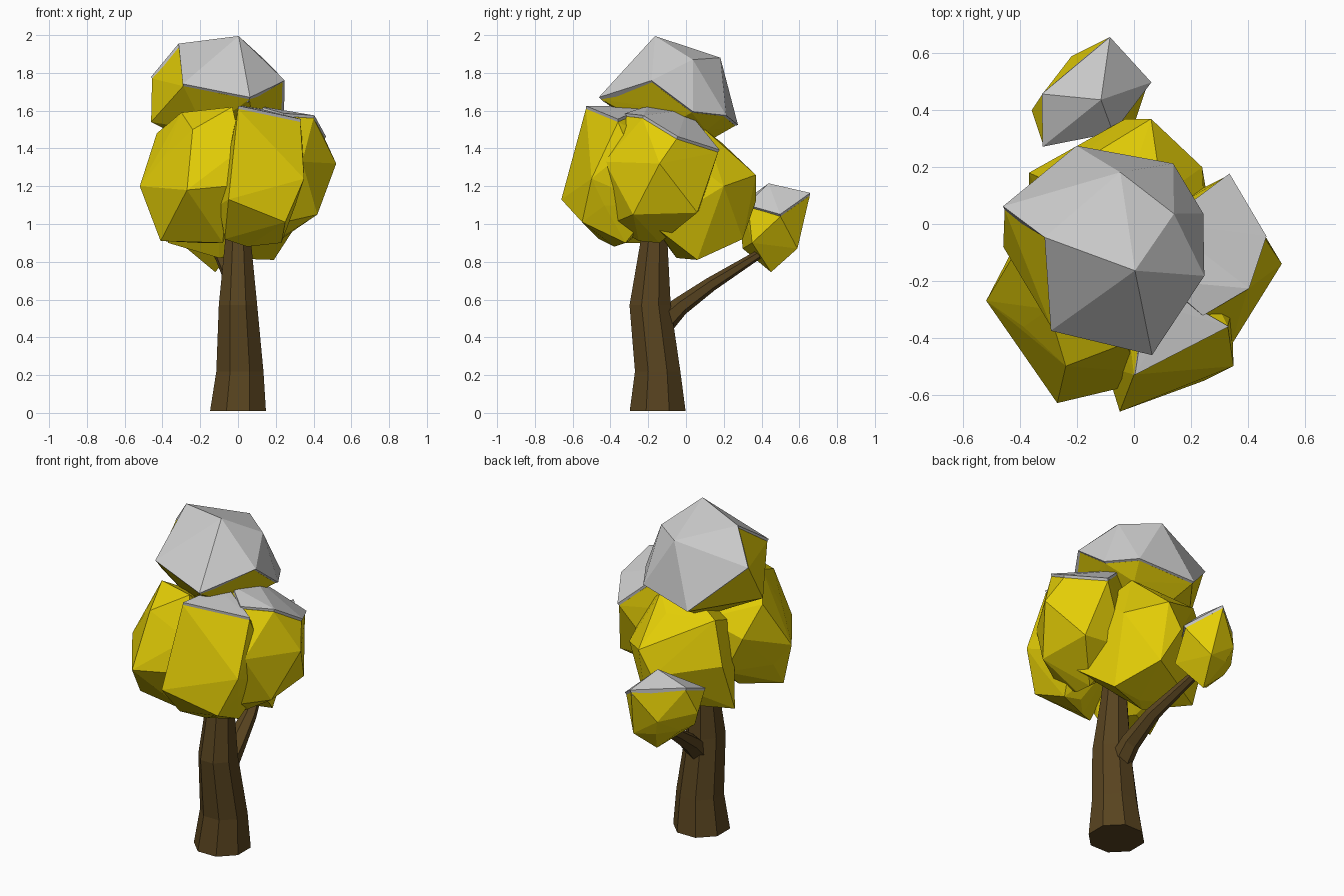
import bpy, bmesh, math
from mathutils import Vector, Matrix

if "Cube" in bpy.data.objects:
    bpy.data.objects.remove(bpy.data.objects["Cube"])


def material(name, rgb):
    m = bpy.data.materials.new(name)
    m.diffuse_color = (*rgb, 1)
    m.use_nodes = True
    m.node_tree.nodes["Principled BSDF"].inputs["Base Color"].default_value = m.diffuse_color
    return m


LEAF = material("yellow_leaves", (0.78, 0.62, 0.002))
BARK = material("bark", (0.098, 0.057, 0.014))


def finish(name, bm, mat=None):
    bmesh.ops.recalc_face_normals(bm, faces=bm.faces[:])
    me = bpy.data.meshes.new(name)
    bm.to_mesh(me)
    bm.free()
    ob = bpy.data.objects.new(name, me)
    bpy.context.collection.objects.link(ob)
    if mat:
        me.materials.append(mat)
    return ob


def tube(name, rings, axis, sides):
    """Loft faceted rings (centre, rx, ry) that face along axis."""
    bm = bmesh.new()
    rot = Vector(axis).to_track_quat('Z', 'Y')
    angles = [2 * math.pi * (i + 0.5) / sides for i in range(sides)]
    loops = [[bm.verts.new(Vector(c) + rot @ Vector((rx * math.cos(a), ry * math.sin(a), 0)))
              for a in angles] for c, rx, ry in rings]
    for lo, hi in zip(loops, loops[1:]):
        for i in range(sides):
            j = (i + 1) % sides
            bm.faces.new((lo[i], lo[j], hi[j], hi[i]))
    bm.faces.new(loops[0])
    bm.faces.new(loops[-1])
    return finish(name, bm, BARK)


def clump(name, centre, radii, corners, snow=None, lean=(0, 0, 1)):
    """Faceted leaf mass: hull of an icosahedron core and its main corners.
    Faces turned towards 'lean' by more than 'snow' get a snow cap."""
    bm = bmesh.new()
    core = Matrix.Translation(centre) @ Matrix.Diagonal((*radii, 1))
    bmesh.ops.create_icosphere(bm, subdivisions=1, radius=1, matrix=core)
    bmesh.ops.delete(bm, geom=bm.edges[:], context='EDGES_FACES')
    for c in corners:
        bm.verts.new(c)
    bmesh.ops.convex_hull(bm, input=bm.verts[:])
    bmesh.ops.delete(bm, geom=[v for v in bm.verts if not v.link_faces], context='VERTS')
    bmesh.ops.recalc_face_normals(bm, faces=bm.faces[:])
    if snow is not None:
        cap = bm.copy()
        cap.normal_update()
        d = Vector(lean).normalized()
        bare = [f for f in cap.faces if f.normal.dot(d) < snow or f.normal.z < 0.12]
        bmesh.ops.delete(cap, geom=bare, context='FACES')
        sol = finish(name + "_snow", cap).modifiers.new("thickness", 'SOLIDIFY')
        sol.thickness = 0.04
        sol.offset = -0.2
    return finish(name, bm, LEAF)


# Trunk and side branch
tube("trunk", [((0, -0.15, 0.01), .16, .16), ((.01, -.15, .22), .135, .13),
               ((0, -.19, .57), .11, .118), ((0, -.17, .9), .075, .078),
               ((0, -.16, 1.2), .05, .05)], (0, 0, 1), 8)
tube("branch", [((0, -.14, .46), .07, .07), ((0, -.03, .565), .06, .05),
                ((-.02, .13, .68), .045, .038), ((-.12, .45, .88), .025, .02)],
     (-.1, .58, .42), 6)

# Crown
clump("crown_leaves", (-.1, -.02, 1.6), (.26, .24, .24),
      [(0, -.16, 1.98), (-.31, -.05, 1.94), (-.05, .17, 1.87), (.13, .03, 1.86),
       (.235, -.18, 1.75), (.06, -.45, 1.66), (-.29, -.365, 1.73), (-.455, .05, 1.77),
       (-.2, .26, 1.52), (.13, .2, 1.57), (.23, .03, 1.59), (-.46, -.08, 1.54)],
      snow=.3, lean=(.3, .3, .9))

# Four overlapping masses of leaves around the trunk
clump("front_right_leaves", (.13, -.3, 1.25), (.24, .25, .34),
      [(0, -.53, 1.61), (-.05, -.66, 1.13), (.33, -.36, 1.54), (.35, -.5, 1.24),
       (.25, -.55, 1.01), (.05, -.2, 1.61), (-.07, -.46, .92), (.23, -.32, .9),
       (-.1, -.5, 1.1), (.05, -.38, .88)], snow=.7)
clump("right_leaves", (.2, -.14, 1.22), (.24, .25, .32),
      [(.4, -.23, 1.56), (.46, -.05, 1.45), (.33, .17, 1.38), (.52, -.14, 1.32),
       (.42, -.28, 1.05), (.4, .06, 1.06), (.1, -.2, 1.61), (.1, 0, 1.59),
       (.24, -.32, 1.57), (.34, -.43, 1.33), (.2, -.4, 1.0), (.2, -.25, .91)], snow=.6)
clump("front_left_leaves", (-.2, -.22, 1.22), (.26, .27, .32),
      [(-.52, -.27, 1.2), (-.27, -.63, 1.18), (-.06, -.58, 1.2), (-.43, -.12, 1.48),
       (-.3, -.3, 1.59), (-.24, -.5, 1.5), (-.41, -.35, .91), (-.08, -.4, .9),
       (-.03, -.42, 1.62), (.02, -.52, 1.4), (-.38, 0, 1.3)])
clump("back_leaves", (-.02, .02, 1.18), (.3, .26, .36),
      [(.06, .37, 1.26), (-.03, .37, 1.12), (-.37, .18, 1.2), (-.37, .06, .9),
       (.06, .3, .92), (.19, .06, .81), (-.1, -.05, .82), (.24, .2, 1.2),
       (0, .19, 1.43), (-.3, .15, 1.45), (.3, -.16, .98), (.1, .1, 1.5)])

# Small leaf mass at the branch end
clump("branch_leaves", (-.15, .44, .95), (.14, .14, .14),
      [(-.09, .655, 1.15), (.05, .5, 1.04), (-.12, .44, 1.2), (-.08, .33, 1.09),
       (-.32, .28, 1.08), (-.32, .46, 1.15), (-.36, .4, 1.0), (-.22, .59, .98),
       (-.12, .45, .745), (-.06, .59, .87), (-.27, .3, .87), (0, .35, .9)], snow=.4)
